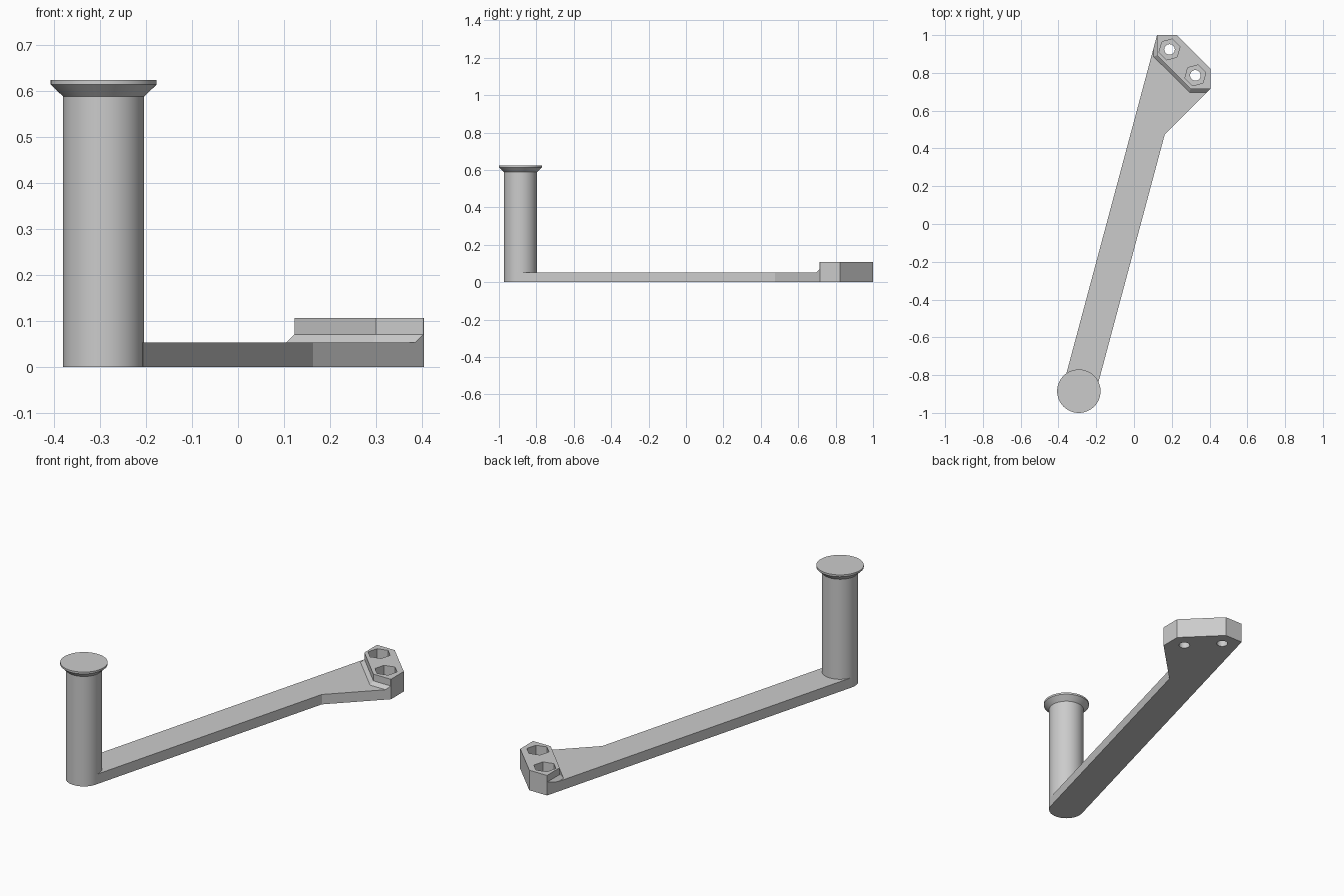
import bpy, bmesh
from math import cos, sin, pi, radians

cube = bpy.data.objects.get("Cube")
if cube:
    bpy.data.objects.remove(cube, do_unlink=True)

grey = bpy.data.materials.new("plain grey")
grey.use_nodes = True
colour = (0.6, 0.6, 0.6, 1)
grey.diffuse_color = colour
for node in grey.node_tree.nodes:
    if node.type == 'BSDF_PRINCIPLED':
        node.inputs["Base Color"].default_value = colour


def loft(name, rings):
    """Solid skinned through rings of (outline, height), capped at both ends."""
    bm = bmesh.new()
    loops = [[bm.verts.new((x, y, z)) for x, y in pts] for pts, z in rings]
    for low, high in zip(loops, loops[1:]):
        for i in range(len(low)):
            j = (i + 1) % len(low)
            bm.faces.new((low[i], low[j], high[j], high[i]))
    bm.faces.new(loops[0][::-1])
    bm.faces.new(loops[-1])
    bmesh.ops.recalc_face_normals(bm, faces=bm.faces[:])
    mesh = bpy.data.meshes.new(name)
    bm.to_mesh(mesh)
    bm.free()
    mesh.materials.append(grey)
    obj = bpy.data.objects.new(name, mesh)
    bpy.context.collection.objects.link(obj)
    return obj


def ngon(centre, radius, sides, turn=0.0):
    return [(centre[0] + radius * cos(turn + 2 * pi * i / sides),
             centre[1] + radius * sin(turn + 2 * pi * i / sides)) for i in range(sides)]


def select(obj):
    bpy.ops.object.select_all(action='DESELECT')
    obj.select_set(True)
    bpy.context.view_layer.objects.active = obj


def cut(obj, cutter, operation='DIFFERENCE'):
    mod = obj.modifiers.new("cut", 'BOOLEAN')
    mod.operation, mod.solver, mod.object = operation, 'EXACT', cutter
    select(obj)
    bpy.ops.object.modifier_apply(modifier=mod.name)
    bpy.data.objects.remove(cutter, do_unlink=True)


def smooth(obj):
    select(obj)
    bpy.ops.object.shade_smooth_by_angle(angle=radians(30))


POST = (-0.292, -0.885)
POST_R = 0.088
ARM_TOP, BLOCK_TOP = 0.053, 0.107
HOLES = [(0.188, 0.924), (0.325, 0.787)]

# Post with a flared cap
profile = [(POST_R, 0), (POST_R, 0.588), (0.115, 0.614), (0.115, 0.624)]
post = loft("handle_post", [(ngon(POST, r, 64), z) for r, z in profile])
smooth(post)

# Flat arm, tangent to the post and widening towards the mounting end
tilt = radians(15)
side = (POST_R * cos(tilt), -POST_R * sin(tilt))
outline = [(POST[0] - side[0], POST[1] - side[1]),
           (POST[0] + side[0], POST[1] + side[1]),
           (0.163, 0.475), (0.404, 0.716), (0.404, 0.824),
           (0.227, 1.0), (0.122, 1.0)]
arm = loft("arm", [(outline, 0), (outline, ARM_TOP)])

# Mounting block with a sloped foot, trimmed to the arm outline
foot = [(0.104, 0.886), (0.293, 0.697), (0.6, 0.697), (0.6, 1.2), (0.104, 1.2)]
body = [(0.1225, 0.893), (0.3, 0.715), (0.6, 0.715), (0.6, 1.2), (0.1225, 1.2)]
block = loft("mounting_block", [(foot, ARM_TOP), (body, 0.071), (body, BLOCK_TOP)])
cut(block, loft("trim", [(outline, -0.1), (outline, 0.2)]), 'INTERSECT')

# Hexagonal nut pockets in the block and round bolt holes through the arm
for hole in HOLES:
    hexagon = ngon(hole, 0.057, 6, tilt)
    circle = ngon(hole, 0.028, 32)
    cut(block, loft("pocket", [(hexagon, -0.1), (hexagon, 0.2)]))
    cut(arm, loft("bolt_hole", [(circle, -0.1), (circle, 0.2)]))
smooth(arm)
